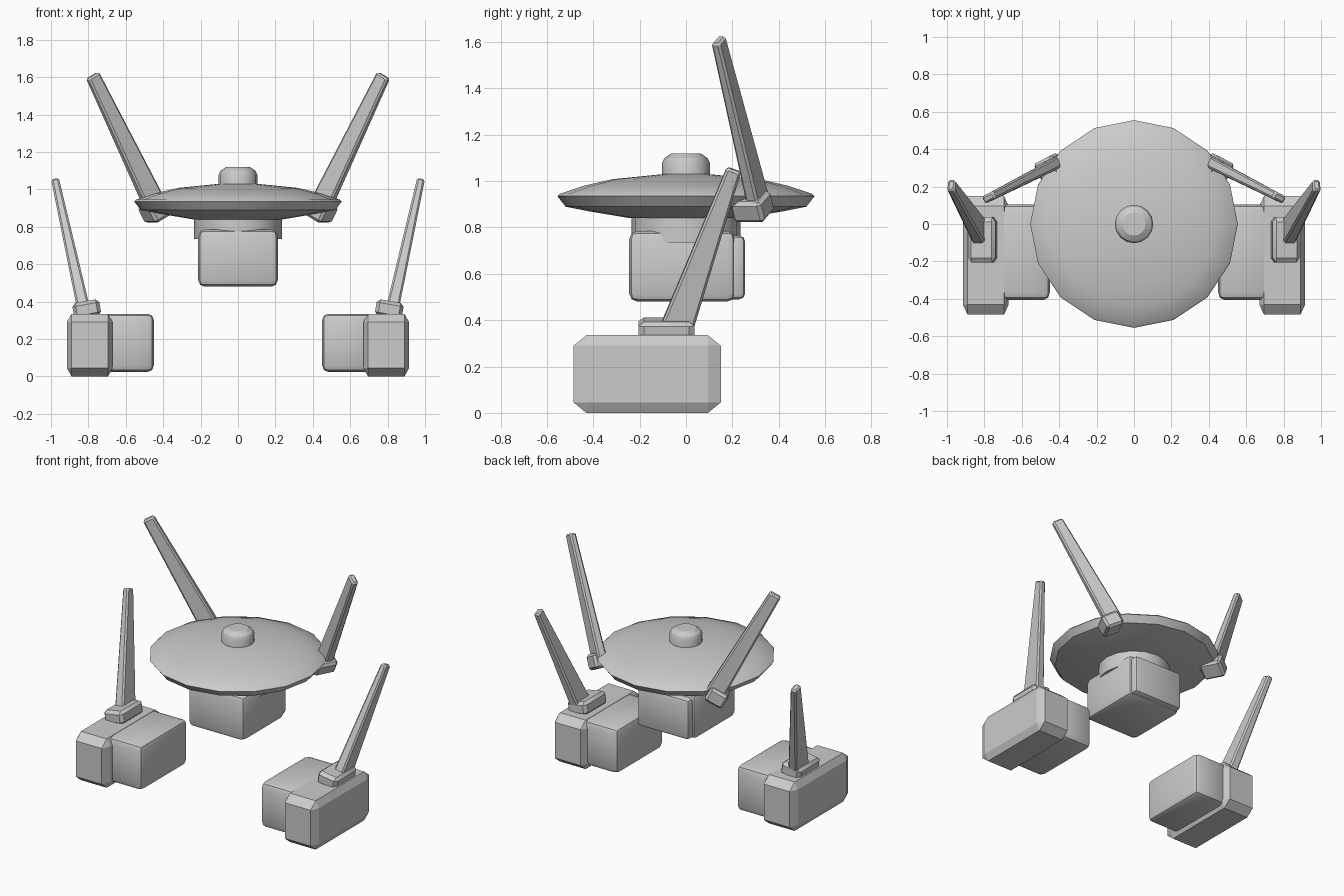
import bpy, bmesh, math
from mathutils import Matrix, Vector

cube = bpy.data.objects.get("Cube")
if cube:
    bpy.data.objects.remove(cube, do_unlink=True)

grey = bpy.data.materials.new("light grey")
grey.use_nodes = True
COLOUR = (0.6, 0.6, 0.6, 1)
grey.diffuse_color = COLOUR
grey.node_tree.nodes["Principled BSDF"].inputs["Base Color"].default_value = COLOUR


def finish(name, bm, angle=30):
    bmesh.ops.recalc_face_normals(bm, faces=bm.faces)
    mesh = bpy.data.meshes.new(name)
    bm.to_mesh(mesh)
    bm.free()
    ob = bpy.data.objects.new(name, mesh)
    bpy.context.collection.objects.link(ob)
    mesh.materials.append(grey)
    bpy.ops.object.select_all(action="DESELECT")
    ob.select_set(True)
    bpy.context.view_layer.objects.active = ob
    bpy.ops.object.shade_smooth_by_angle(angle=math.radians(angle))
    return ob


def box(name, low, high, chamfer, segments=1, frame=None, angle=30):
    """Box between two corners, with its own chamfer depth along each axis."""
    low, high = Vector(low), Vector(high)
    bm = bmesh.new()
    bmesh.ops.create_cube(bm, size=1)
    for v in bm.verts:
        v.co = [v.co[i] * (high - low)[i] / chamfer[i] for i in range(3)]
    bmesh.ops.bevel(bm, geom=bm.edges[:], offset=1, segments=segments,
                    profile=0.5, affect="EDGES")
    for v in bm.verts:
        v.co = Vector([v.co[i] * chamfer[i] for i in range(3)]) + (low + high) / 2
    if frame:
        bm.transform(frame)
    return finish(name, bm, angle)


def lathe(name, profile, sides=16):
    bm = bmesh.new()
    rings = []
    for r, z in profile:
        rings.append([bm.verts.new((r * math.cos(2 * math.pi * i / sides),
                                    r * math.sin(2 * math.pi * i / sides), z))
                      for i in range(sides)])
    for a, b in zip(rings, rings[1:]):
        for i in range(sides):
            j = (i + 1) % sides
            bm.faces.new((a[i], a[j], b[j], b[i]))
    bm.faces.new(rings[0])
    bm.faces.new(rings[-1])
    return finish(name, bm)


def frame_along(base, tip, thin):
    """Frame at base: z runs to the tip, x is the thin direction."""
    z = (Vector(tip) - Vector(base)).normalized()
    x = Vector(thin)
    x = (x - z * x.dot(z)).normalized()
    rot = Matrix((x, z.cross(x), z)).transposed().to_4x4()
    return Matrix.Translation(base) @ rot


def blade(name, base, tip, thin, size_base, size_tip, chamfer):
    """Tapered antenna with chamfered edges."""
    length = (Vector(tip) - Vector(base)).length
    bm = bmesh.new()
    bmesh.ops.create_cube(bm, size=1)
    for v in bm.verts:
        s = size_tip if v.co.z > 0 else size_base
        v.co = (v.co.x * s[0], v.co.y * s[1], (v.co.z + 0.5) * length)
    bmesh.ops.bevel(bm, geom=bm.edges[:], offset=chamfer, segments=1, affect="EDGES")
    bm.transform(frame_along(base, tip, thin))
    return finish(name, bm)


def mirror_copy(ob):
    """Right-hand twin of a left-hand part."""
    bm = bmesh.new()
    bm.from_mesh(ob.data)
    bm.transform(Matrix.Scale(-1, 4, (1, 0, 0)))
    finish(ob.name.replace("left", "right"), bm)


# Dish, knob and neck
lathe("dish", [(0.2, 0.84), (0.24, 0.84), (0.42, 0.87), (0.52, 0.89), (0.555, 0.935),
               (0.545, 0.945), (0.44, 0.98), (0.32, 1.008), (0.1, 1.03)])
lathe("top_knob", [(0.103, 1.0), (0.103, 1.08), (0.093, 1.1), (0.062, 1.12)])
lathe("neck", [(0.235, 0.735), (0.235, 0.86)])

# Head body with its back panel
box("head", (-0.213, -0.245, 0.48), (0.213, 0.213, 0.785), (0.035, 0.035, 0.035), 2)
box("head_back_panel", (-0.195, 0.17, 0.49), (0.195, 0.255, 0.765), (0.025, 0.025, 0.025), 2)

left_parts = []

# Feet
left_parts.append(box("left_foot_outer", (0.67, -0.485, 0), (0.915, 0.15, 0.335),
                      (0.025, 0.055, 0.045), angle=20))
left_parts.append(box("left_foot_inner", (0.45, -0.405, 0.025), (0.72, 0.105, 0.335),
                      (0.03, 0.04, 0.035), 2))

# Tilted pedestal and antenna on each foot
tilt = Matrix.Translation((0.81, -0.083, 0.365)) @ Matrix.Rotation(math.radians(10), 4, "Y")
left_parts.append(box("left_foot_pedestal", (-0.073, -0.123, -0.05), (0.073, 0.12, 0.038),
                      (0.018, 0.025, 0.018), frame=tilt))
left_parts.append(blade("left_foot_antenna", (0.825, -0.042, 0.36), (0.977, 0.207, 1.05),
                        (1, 0, -0.22), (0.068, 0.14), (0.042, 0.064), 0.01))

# Dish hinge block and antenna
base, tip = (0.44, 0.312, 0.91), (0.778, 0.14, 1.61)
thin = (0.46, 0.89, 0)
left_parts.append(box("left_dish_hinge", (-0.075, -0.063, -0.05), (0.075, 0.063, 0.05),
                      (0.015, 0.015, 0.015),
                      frame=Matrix.Translation((0.0, -0.027, -0.02)) @ frame_along(base, tip, thin)))
left_parts.append(blade("left_dish_antenna", base, tip, thin,
                        (0.06, 0.118), (0.042, 0.075), 0.01))

for part in left_parts:
    mirror_copy(part)
